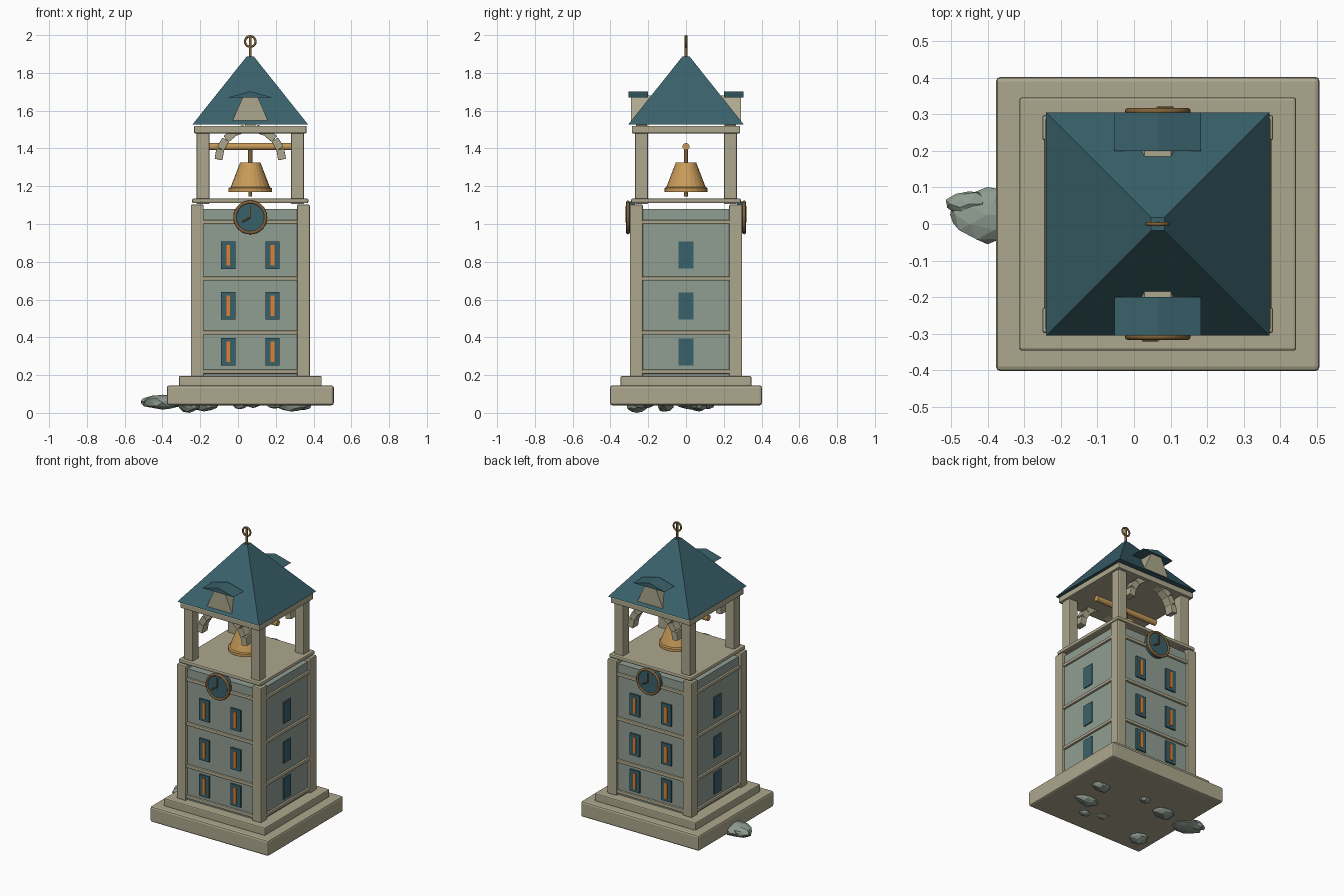
import bpy, bmesh, math, random
from mathutils import Vector, Matrix

if "Cube" in bpy.data.objects:
    bpy.data.objects.remove(bpy.data.objects["Cube"])

random.seed(4)
CX = 0.065  # tower axis


def mat(name, r, g, b):
    m = bpy.data.materials.new(name)
    m.diffuse_color = (r, g, b, 1)
    m.use_nodes = True
    m.node_tree.nodes["Principled BSDF"].inputs["Base Color"].default_value = m.diffuse_color
    return m


STONE = mat("pale_stone", .42, .39, .27)
WALL = mat("wall_plaster", .28, .34, .29)
TEAL = mat("teal", .042, .12, .147)
BRONZE = mat("bronze", .58, .33, .10)
BROWN = mat("dark_bronze", .22, .12, .04)
GLOW = mat("amber_glow", .75, .22, .03)
ROCK = mat("rock", .27, .33, .28)


def finish(bm, name, m, bevel=0):
    bmesh.ops.recalc_face_normals(bm, faces=bm.faces)
    me = bpy.data.meshes.new(name)
    bm.to_mesh(me)
    bm.free()
    me.materials.append(m)
    ob = bpy.data.objects.new(name, me)
    bpy.context.collection.objects.link(ob)
    if bevel:
        b = ob.modifiers.new("bevel", "BEVEL")
        b.width, b.segments = bevel, 2
    return ob


def box(name, c, size, m, bevel=0, rot=None):
    # c is relative to the tower axis
    bm = bmesh.new()
    bmesh.ops.create_cube(bm, size=1)
    M = Matrix.Translation((CX + c[0], c[1], c[2])) @ (rot or Matrix()) @ Matrix.Diagonal((*size, 1))
    bm.transform(M)
    return finish(bm, name, m, bevel)


def slab(name, hx, hy, z0, z1, m, bevel=0):
    return box(name, (0, 0, (z0 + z1) / 2), (2 * hx, 2 * hy, z1 - z0), m, bevel)


def rod(name, a, b, r, m, n=12):
    a, b = Vector(a), Vector(b)
    bm = bmesh.new()
    bmesh.ops.create_cone(bm, cap_ends=True, segments=n, radius1=r, radius2=r, depth=(b - a).length)
    q = (b - a).to_track_quat('Z', 'Y').to_matrix().to_4x4()
    bm.transform(Matrix.Translation((a + b) / 2 + Vector((CX, 0, 0))) @ q)
    return finish(bm, name, m)


def prism(name, pts, y0, y1, m):
    # extrude an xz outline along y
    bm = bmesh.new()
    f = bm.faces.new([bm.verts.new((CX + x, y0, z)) for x, z in pts])
    r = bmesh.ops.extrude_face_region(bm, geom=[f])
    vs = [v for v in r["geom"] if isinstance(v, bmesh.types.BMVert)]
    bmesh.ops.translate(bm, verts=vs, vec=(0, y1 - y0, 0))
    return finish(bm, name, m)


def lathe(name, prof, n, m):
    bm = bmesh.new()
    vs = [bm.verts.new((r, 0, z)) for r, z in prof]
    es = [bm.edges.new(p) for p in zip(vs, vs[1:])]
    bmesh.ops.spin(bm, geom=vs + es, cent=(0, 0, 0), axis=(0, 0, 1), angle=2 * math.pi, steps=n)
    bmesh.ops.remove_doubles(bm, verts=bm.verts, dist=1e-4)
    bm.transform(Matrix.Translation((CX, 0, 0)))
    return finish(bm, name, m)


def ring(name, c, R, r, m, n=32):
    bpy.ops.mesh.primitive_torus_add(major_radius=R, minor_radius=r, major_segments=n, minor_segments=8,
                                     location=(CX + c[0], c[1], c[2]), rotation=(math.pi / 2, 0, 0))
    ob = bpy.context.object
    ob.name = name
    ob.data.materials.append(m)
    bpy.ops.object.shade_smooth_by_angle(angle=math.radians(50))


def rock(c, s):
    bm = bmesh.new()
    bmesh.ops.create_icosphere(bm, subdivisions=2, radius=1)
    for v in bm.verts:
        v.co *= random.uniform(.8, 1.05)
        v.co = Vector((v.co.x * s[0], v.co.y * s[1], v.co.z * s[2])) + Vector(c)
        v.co.z = max(v.co.z, 0)
    finish(bm, "rock", ROCK)


# stepped base
slab("base_plinth", .442, .402, .04, .145, STONE, .012)
slab("base_step", .378, .346, .14, .195, STONE, .007)

# rocks under and beside the base
for x, y, z, sx, sy, sz in [(.32, .07, .04, .07, .05, .03), (.285, -.11, .045, .10, .05, .04),
                            (.195, -.24, .04, .04, .03, .02), (.01, .12, .04, .04, .03, .02),
                            (-.18, .07, .045, .08, .06, .036), (-.255, -.26, .045, .07, .06, .045),
                            (.08, -.2, .05, .05, .04, .025)]:
    rock((x, y, z), (sx, sy, sz))
rock((-.40, .025, .055), (.11, .08, .04))
rock((-.45, .055, .06), (.065, .035, .032))

# tower body, bands, corner posts
slab("tower_wall", .298, .278, .19, 1.08, WALL)
for z in (.218, .425, .711, 1.01):
    slab("wall_band", .311, .291, z - .011, z + .011, STONE, .006)
slab("belfry_floor", .308, .291, 1.11, 1.135, STONE, .008)
for sx in (-1, 1):
    for sy in (-1, 1):
        box("corner_post", (sx * .281, sy * .263, .648), (.068, .069, .91), STONE, .006)
        box("belfry_post", (sx * .25, sy * .235, 1.295), (.068, .068, .38), STONE, .006)

# windows
for z in (.323, .567, .835):
    for s in (-1, 1):
        box("side_window", (s * .298, 0, z), (.014, .078, .143), TEAL)
        for x in (-.117, .117):
            box("window_panel", (x, s * .280, z), (.075, .016, .145), TEAL)
            box("window_light", (x, s * .287, z), (.02, .012, .108), GLOW)

# clocks, arches and dormers on front and back
for s in (-1, 1):
    rod("clock_face", (0, s * .27, 1.035), (0, s * .311, 1.035), .083, TEAL, 32)
    ring("clock_rim", (0, s * .308, 1.035), .081, .009, BROWN)
    for ang, ln in ((90, .06), (210, .048)):
        a = math.radians(ang)
        d = Vector((-s * math.cos(a), 0, math.sin(a)))
        rod("clock_hand", Vector((0, s * .316, 1.035)), Vector((0, s * .316, 1.035)) + d * ln, .005, BROWN, 8)
    for i in range(9):
        a = math.radians(10 + 20 * i)
        box("arch_block", (.166 * math.cos(a), s * .235, 1.34 + .166 * math.sin(a)), (.042, .06, .056),
            STONE, .003, Matrix.Rotation(-a, 4, 'Y'))
    prism("dormer_body", [(-.095, 1.545), (.095, 1.545), (.036, 1.68), (-.036, 1.68)], s * .29, s * .16, STONE)
    prism("dormer_roof", [(-.118, 1.67), (.118, 1.67), (.0, 1.702)], s * .305, s * .2, TEAL)

# top plate and roof
slab("roof_plate", .298, .287, 1.48, 1.52, STONE, .006)
bm = bmesh.new()
bmesh.ops.create_cone(bm, cap_ends=True, segments=4, radius1=.305 * math.sqrt(2), radius2=.018 * math.sqrt(2), depth=.36)
bm.transform(Matrix.Translation((CX, 0, 1.708)) @ Matrix.Rotation(math.pi / 4, 4, 'Z'))
finish(bm, "roof", TEAL)

# finial
rod("finial_rod", (0, 0, 1.87), (0, 0, 1.998), .007, BROWN)
ring("finial_ring", (0, 0, 1.966), .028, .006, BROWN, 20)

# bell
rod("bell_beam", (-.235, 0, 1.41), (.235, 0, 1.41), .019, BRONZE)
rod("bell_hanger", (0, 0, 1.31), (0, 0, 1.41), .011, BROWN)
lathe("bell", [(0, 1.325), (.054, 1.325), (.104, 1.195), (.114, 1.19), (.114, 1.17), (.098, 1.17),
               (.09, 1.195), (.045, 1.31), (0, 1.31)], 24, BRONZE)
rod("clapper", (0, 0, 1.145), (0, 0, 1.31), .01, BROWN)
